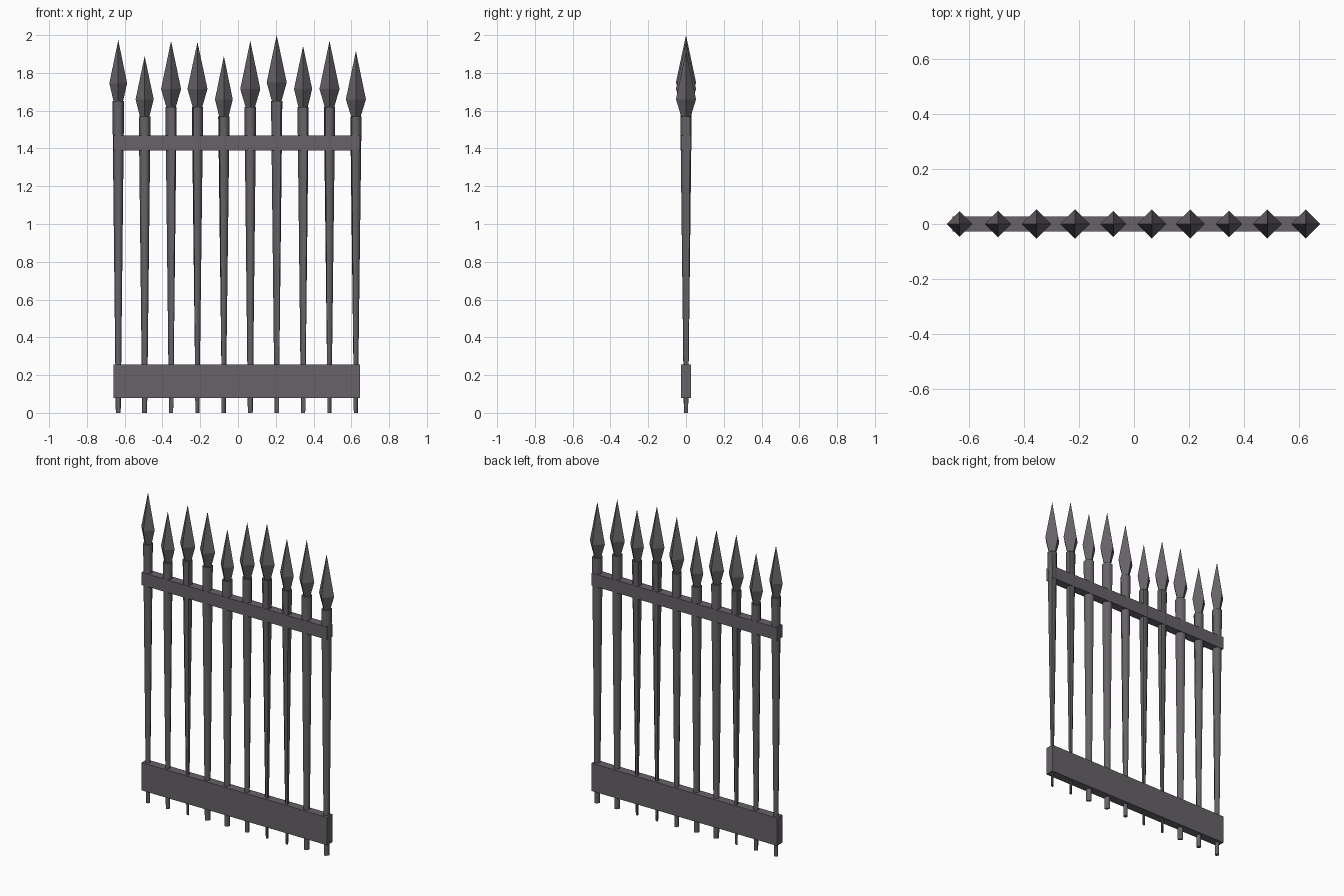
import bpy, bmesh, math

if "Cube" in bpy.data.objects:
    bpy.data.objects.remove(bpy.data.objects["Cube"])

iron = bpy.data.materials.new("dark iron")
iron.diffuse_color = (0.135, 0.122, 0.138, 1)
iron.use_nodes = True
iron.node_tree.nodes["Principled BSDF"].inputs["Base Color"].default_value = iron.diffuse_color


def loft(name, rings, smooth):
    """Skin a list of point rings; a one-point ring makes a tip."""
    bm = bmesh.new()
    vs = [[bm.verts.new(p) for p in r] for r in rings]
    for a, b in zip(vs, vs[1:]):
        n = len(a)
        for i in range(n):
            j = (i + 1) % n
            bm.faces.new((a[i], a[j], b[0]) if len(b) == 1 else (a[i], a[j], b[j], b[i]))
    for r in (vs[0], vs[-1]):
        if len(r) > 2:
            bm.faces.new(r)
    bmesh.ops.recalc_face_normals(bm, faces=bm.faces)
    me = bpy.data.meshes.new(name)
    bm.to_mesh(me)
    bm.free()
    me.materials.append(iron)
    ob = bpy.data.objects.new(name, me)
    bpy.context.collection.objects.link(ob)
    if smooth:
        bpy.context.view_layer.objects.active = ob
        ob.select_set(True)
        bpy.ops.object.shade_smooth_by_angle(angle=math.radians(65))
        ob.select_set(False)


def ring(x, z, r, n, turn=0.0, squeeze=1.0):
    """n-gon at height z, squeezed across the direction given by turn."""
    pts = []
    for i in range(n):
        a = i * math.tau / n
        u, v = r * math.cos(a), r * math.sin(a) * squeeze
        pts.append((x + u * math.cos(turn) - v * math.sin(turn),
                    u * math.sin(turn) + v * math.cos(turn), z))
    return pts


def rail(name, z0, z1):
    def rect(x):
        return [(x, -.027, z0), (x, .027, z0), (x, .027, z1), (x, -.027, z1)]
    loft(name, [rect(-.66), rect(.647)], False)


rail("lower_rail", .08, .257)
rail("upper_rail", 1.388, 1.468)

# per bar: head base, widest height, tip, head radius, flattening diagonal at the foot
bars = [(1.65, 1.745, 1.974, .047, 0), (1.57, 1.66, 1.889, .048, 0),
        (1.62, 1.715, 1.969, .053, -1), (1.62, 1.715, 1.963, .053, 1),
        (1.57, 1.66, 1.889, .047, 1), (1.62, 1.715, 1.969, .053, 0),
        (1.65, 1.75, 2.0, .053, -1), (1.62, 1.715, 1.942, .048, -1),
        (1.62, 1.715, 1.969, .053, 1), (1.57, 1.66, 1.916, .053, 1)]
for k, (base, wide, tip, r, diag) in enumerate(bars):
    x = -.634 + .1398 * k
    turn = diag * math.pi / 4
    # bar widening upwards
    loft(f"bar_{k+1}", [ring(x, 0, .013 if diag == 0 else .016, 6, turn, .45 if diag else 1),
                        ring(x, base, .031, 6, turn)], True)
    # four-sided spear head
    loft(f"spear_head_{k+1}", [ring(x, base - .005, .024, 4), ring(x, wide, r, 4),
                               [(x, 0, tip)]], False)
